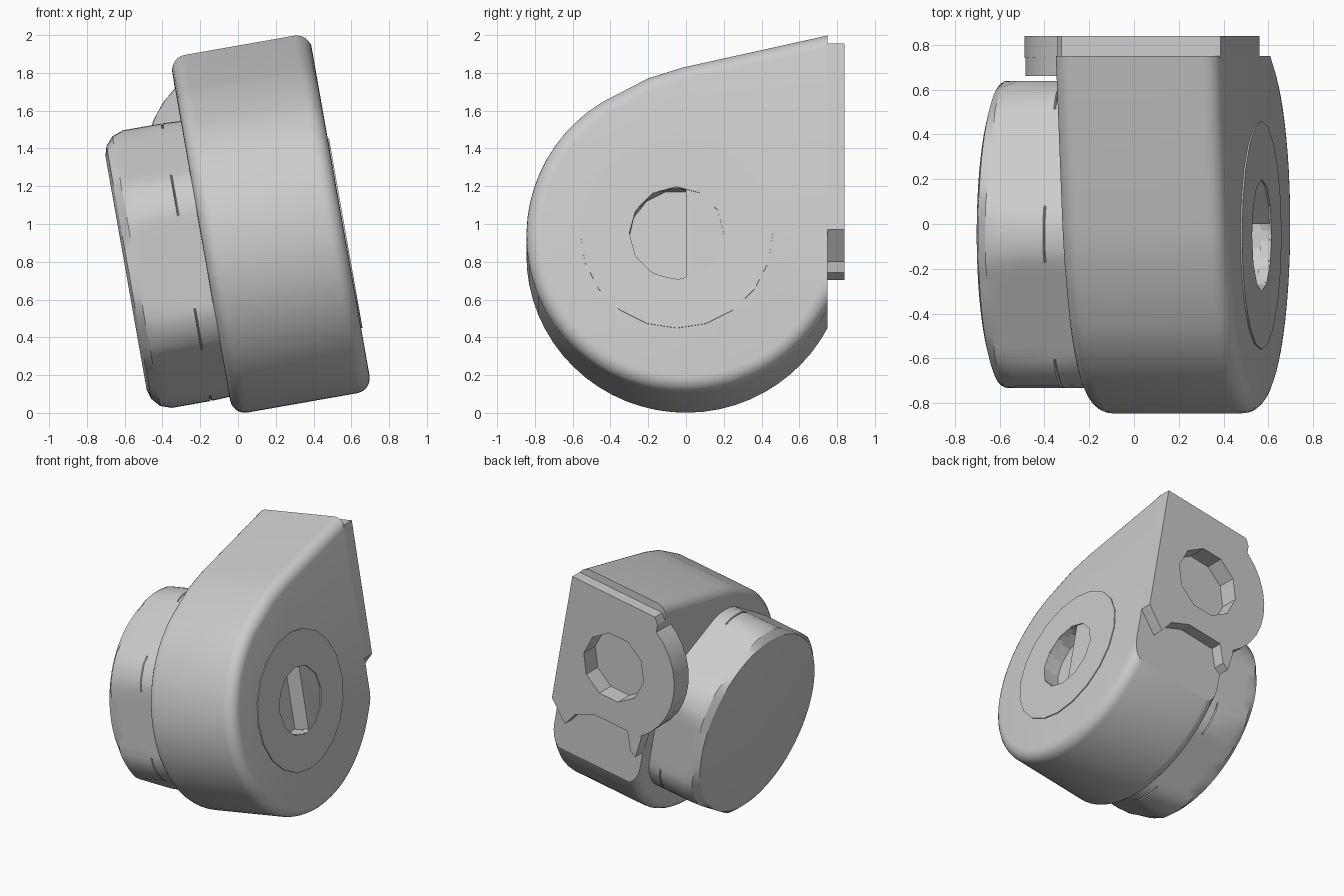
import bpy, bmesh
from math import sin, cos, pi, radians, sqrt

cube = bpy.data.objects.get("Cube")
if cube:
    bpy.data.objects.remove(cube)

TILT = radians(-10)          # whole housing leans about the y axis

grey = bpy.data.materials.new("housing_grey")
grey.use_nodes = True
grey.diffuse_color = (0.6, 0.6, 0.6, 1)
grey.node_tree.nodes["Principled BSDF"].inputs["Base Color"].default_value = (0.6, 0.6, 0.6, 1)


def finish(name, bm):
    """Turn a bmesh into a tilted, coloured object."""
    me = bpy.data.meshes.new(name)
    bm.to_mesh(me)
    bm.free()
    me.materials.append(grey)
    ob = bpy.data.objects.new(name, me)
    bpy.context.collection.objects.link(ob)
    ob.rotation_euler.y = TILT
    return ob


def loft(rings):
    """Skin a list of closed rings and cap both ends."""
    bm = bmesh.new()
    loops = [[bm.verts.new(p) for p in ring] for ring in rings]
    n = len(loops[0])
    for a, b in zip(loops, loops[1:]):
        for i in range(n):
            bm.faces.new((a[i], a[(i + 1) % n], b[(i + 1) % n], b[i]))
    bm.faces.new(loops[0])
    bm.faces.new(loops[-1])
    bmesh.ops.recalc_face_normals(bm, faces=bm.faces)
    return bm


def along_x(outline, x0, x1):
    return loft([[(x, y, z) for y, z in outline] for x in (x0, x1)])


def along_y(outline, y0, y1):
    return loft([[(x, y, z) for x, z in outline] for y in (y0, y1)])


def arc(cx, cy, r, a0, a1, n):
    return [(cx + r * cos(radians(a0 + (a1 - a0) * i / n)),
             cy + r * sin(radians(a0 + (a1 - a0) * i / n))) for i in range(n + 1)]


def circle(cx, cy, r, n):
    return arc(cx, cy, r, 0, 360, n)[:-1]


def cut(ob, cutter):
    mod = ob.modifiers.new("cut", 'BOOLEAN')
    mod.operation = 'DIFFERENCE'
    mod.solver = 'EXACT'
    mod.object = cutter
    bpy.context.view_layer.objects.active = ob
    bpy.ops.object.modifier_apply(modifier=mod.name)


# Housing: round drum running into a flat back, with rounded rims
BACK, R, CZ = 0.75, 0.845, 0.838
outline = [(BACK, CZ - sqrt(R * R - BACK * BACK))]
outline += arc(0, CZ, R, -32, -238, 36)
outline += [(-0.2, 1.685), (-0.02, 1.742), (BACK, 1.915)]
bm = along_x(outline, -0.03, 0.72)
rim = [e for e in bm.edges
       if abs(e.verts[0].co.x - e.verts[1].co.x) < 1e-5
       and min(v.co.y for v in e.verts) < BACK - 1e-4]
bmesh.ops.bevel(bm, geom=rim, offset=0.08, segments=6, profile=0.5, affect='EDGES')
housing = finish("housing", bm)

# Thin round cover on the open side
HY, HR = -0.05, 0.25
cover = finish("side_cover", along_x(circle(HY, CZ, 0.51, 20), 0.68, 0.727))

# Mounting plate on the back, with a round lobe and a hooked lower edge
LX, LZ, LR = 0.27, 1.32, 0.525
plate_outline = [(0.72, 1.86), (0.72, 0.858), (0.58, 0.71), (0.51, 0.82),
                 (0.36, 0.89), (0.07, 0.89), (0.02, 0.75), (-0.03, 0.72), (-0.05, 0.87)]
plate_outline += arc(LX, LZ, LR, -127, -235, 10)
plate_outline += [(-0.03, 1.81), (0.0, 1.86)]
plate = finish("mounting_plate", along_y(plate_outline, 0.74, 0.84))
lobe = finish("mounting_lobe", along_y(arc(LX, LZ, LR - 0.002, -122, -238, 11), 0.66, 0.838))

# Blind holes: the side one is deep only in its front half
side_hole = circle(HY, CZ, HR, 12)
half_hole = [(min(y, 0), z) for y, z in arc(HY, CZ, HR, 78.5, 281.5, 8)]
side_cutter = finish("side_hole_cutter", along_x(side_hole, 0.6, 0.9))
half_cutter = finish("half_hole_cutter", along_x(half_hole, 0.6, 0.9))
back_cutter = finish("back_hole_cutter", along_y(circle(0.265, LZ, 0.26, 10), 0.70, 0.95))
cut(cover, side_cutter)
cut(housing, half_cutter)
for part in (housing, plate):
    cut(part, back_cutter)
for cutter in (side_cutter, half_cutter, back_cutter):
    bpy.data.objects.remove(cutter)

# Cap nut: round turning with six flats and a rounded outer rim
KY, KZ, KR, FLAT, N = -0.046, 0.833, 0.746, 0.685, 72
sections = [(0.0, 0.74), (-0.125, KR), (-0.13, 0.735), (-0.135, KR),
            (-0.34, KR), (-0.40, 0.725), (-0.44, 0.68), (-0.455, 0.63)]
rings = []
for x, r in sections:
    ring = []
    for i in range(N):
        a = 2 * pi * i / N
        off = (a + pi / 6) % (pi / 3) - pi / 6
        rr = min(r, FLAT / cos(off))
        ring.append((x, KY + rr * cos(a), KZ + rr * sin(a)))
    rings.append(ring)
nut = finish("cap_nut", loft(rings))

# Smooth shading with sharp edges kept
bpy.ops.object.select_all(action='DESELECT')
for ob in (housing, cover, plate, lobe, nut):
    ob.select_set(True)
bpy.context.view_layer.objects.active = housing
bpy.ops.object.shade_smooth_by_angle(angle=radians(22))
